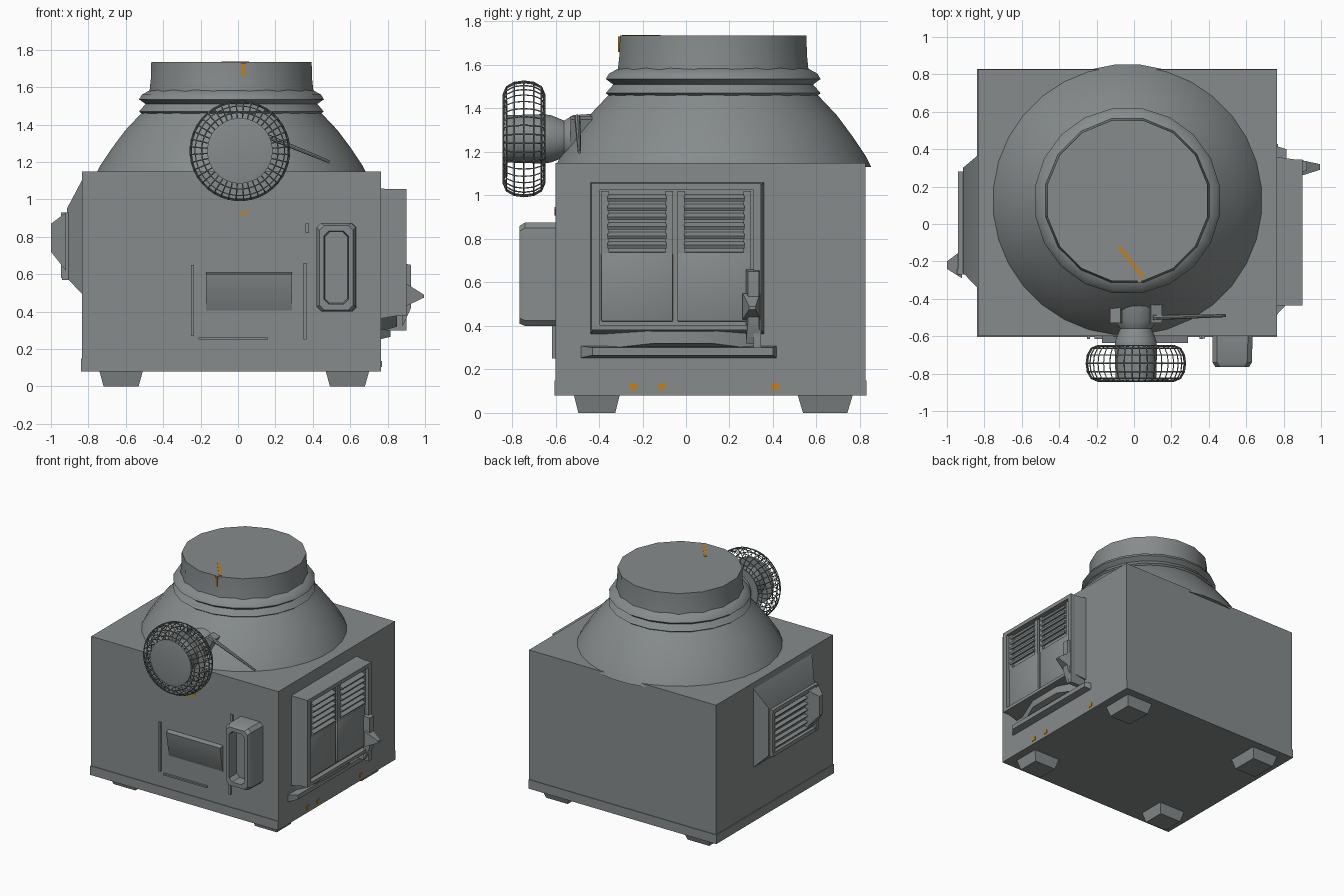
import bpy, bmesh, math
from mathutils import Vector, Matrix

if "Cube" in bpy.data.objects:
    bpy.data.objects.remove(bpy.data.objects["Cube"])


def mat(name, rgb):
    m = bpy.data.materials.new(name)
    m.diffuse_color = (*rgb, 1)
    m.use_nodes = True
    m.node_tree.nodes["Principled BSDF"].inputs["Base Color"].default_value = m.diffuse_color
    return m


GREY = mat("machine grey", (0.24, 0.26, 0.26))
ORANGE = mat("orange mark", (0.50, 0.22, 0.02))


def finish(name, bm, m=GREY, smooth=True):
    bmesh.ops.recalc_face_normals(bm, faces=bm.faces)
    me = bpy.data.meshes.new(name)
    bm.to_mesh(me)
    bm.free()
    me.materials.append(m)
    ob = bpy.data.objects.new(name, me)
    bpy.context.collection.objects.link(ob)
    if smooth:
        bpy.ops.object.select_all(action='DESELECT')
        ob.select_set(True)
        bpy.context.view_layer.objects.active = ob
        bpy.ops.object.shade_smooth_by_angle(angle=math.radians(35))
    return ob


def box(name, lo, hi, m=GREY, rot=None, bevel=0):
    lo, hi = Vector(lo), Vector(hi)
    bm = bmesh.new()
    bmesh.ops.create_cube(bm, size=1)
    mtx = Matrix.Translation((lo + hi) / 2)
    if rot:
        mtx = mtx @ Matrix.Rotation(rot[0], 4, rot[1])
    bmesh.ops.transform(bm, matrix=mtx @ Matrix.Diagonal((*(hi - lo), 1)), verts=bm.verts)
    if bevel:
        bmesh.ops.bevel(bm, geom=bm.edges[:], offset=bevel, segments=2, affect='EDGES', profile=0.5)
    return finish(name, bm, m)


def loft(name, rings, m=GREY, cap=True):
    """Skin a list of closed rings of equal length."""
    bm = bmesh.new()
    vs = [[bm.verts.new(p) for p in r] for r in rings]
    n = len(vs[0])
    for a, b in zip(vs, vs[1:]):
        for i in range(n):
            bm.faces.new((a[i], a[(i + 1) % n], b[(i + 1) % n], b[i]))
    if cap:
        bm.faces.new(vs[0])
        bm.faces.new(vs[-1])
    return finish(name, bm, m)


def ring(c, r, t, n, axis='Z'):
    pts = []
    for i in range(n):
        a = 2 * math.pi * (i + 0.5) / n
        u, v = r * math.cos(a), r * math.sin(a)
        pts.append((c[0] + u, c[1] + v, t) if axis == 'Z' else (c[0] + u, t, c[1] + v))
    return pts


def lathe(name, c, prof, n, axis='Z', m=GREY, cap=True):
    return loft(name, [ring(c, r, t, n, axis) for r, t in prof], m, cap)


def rect_x(x, y0, y1, z0, z1):
    return [(x, y0, z0), (x, y1, z0), (x, y1, z1), (x, y0, z1)]


# main cabinet and base skirt
box("cabinet", (-0.835, -0.60, 0.14), (0.765, 0.825, 1.15))
box("base_skirt", (-0.84, -0.605, 0.08), (0.765, 0.83, 0.15))

# four tapered feet
for sx, x in (("left", -0.625), ("right", 0.585)):
    for sy, y, d in (("front", -0.41, 0.10), ("back", 0.64, 0.12)):
        sq = lambda k, z: [(x + a * 0.11 * k, y + b * d * k, z)
                           for a, b in ((-1, -1), (1, -1), (1, 1), (-1, 1))]
        loft(f"{sy}_{sx}_foot", [sq(0.85, 0), sq(1.1, 0.1)])

# domed shoulder, collar and neck
C = (-0.035, 0.125)
lathe("shoulder", C, [(0.73, 1.13), (0.705, 1.18), (0.645, 1.27), (0.57, 1.37), (0.475, 1.47)], 32)
lathe("collar", C, [(0.46, 1.44), (0.50, 1.47), (0.465, 1.51), (0.50, 1.535), (0.485, 1.56), (0.43, 1.59)], 20)
lathe("neck", C, [(0.45, 1.55), (0.44, 1.64), (0.437, 1.735)], 16)

# bulged left side with a louvred vent
loft("left_bulge", [rect_x(-0.82, -0.36, 0.38, 0.48, 1.13), rect_x(-0.915, -0.26, 0.30, 0.58, 0.95)])
F = -0.915
for nm, lo, hi in (("front", (-0.945, -0.27, 0.58), (-0.85, -0.24, 0.93)),
                   ("back", (-0.935, 0.25, 0.58), (-0.85, 0.28, 0.93)),
                   ("top", (-0.94, -0.27, 0.90), (-0.85, 0.28, 0.93)),
                   ("bottom", (-0.94, -0.27, 0.57), (-0.85, 0.28, 0.60))):
    box(f"left_vent_{nm}_rail", lo, hi)
for i in range(6):
    z = 0.63 + i * 0.047
    box(f"left_vent_slat_{i}", (F - 0.022, -0.24, z), (F + 0.02, 0.25, z + 0.012), rot=(-0.5, 'Y'))
loft("left_vent_latch", [rect_x(-0.92, -0.29, -0.14, 0.62, 0.93), rect_x(-1.0, -0.24, -0.20, 0.72, 0.87)])

# right side louvred doors in a raised frame
loft("door_housing", [rect_x(0.75, -0.44, 0.36, 0.36, 1.06), rect_x(0.862, -0.43, 0.345, 0.38, 1.05)])
for nm, y0, y1, z0, z1 in (("front", -0.435, -0.395, 0.38, 1.055), ("back", 0.31, 0.345, 0.30, 1.055),
                           ("top", -0.435, 0.345, 1.025, 1.055), ("bottom", -0.435, 0.345, 0.38, 0.405)):
    box(f"door_frame_{nm}", (0.77, y0, z0), (0.90, y1, z1))
for nm, y0, y1 in (("front", -0.39, -0.06), ("back", -0.04, 0.30)):
    box(f"{nm}_door", (0.84, y0, 0.42), (0.88, y1, 0.74), bevel=0.006)
    for k, (a, b) in enumerate(((y0, y0 + 0.035), (y1 - 0.035, y1))):
        box(f"{nm}_door_stile_{k}", (0.84, a, 0.73), (0.88, b, 1.02))
    for i in range(6):
        z = 0.765 + i * 0.043
        box(f"{nm}_door_slat_{i}", (0.862, y0 + 0.03, z), (0.90, y1 - 0.03, z + 0.016), rot=(0.5, 'Y'))
loft("door_latch", [rect_x(0.88, 0.275, 0.34, 0.32, 0.66), rect_x(0.925, 0.285, 0.335, 0.42, 0.65)])
loft("latch_tip", [rect_x(0.90, 0.26, 0.34, 0.43, 0.55), rect_x(0.995, 0.29, 0.32, 0.475, 0.49)])
# sill under the doors
loft("door_sill", [rect_x(0.75, -0.50, 0.42, 0.25, 0.31), rect_x(0.815, -0.43, 0.40, 0.265, 0.30)])
loft("sill_step", [rect_x(0.75, -0.42, 0.35, 0.29, 0.385), rect_x(0.85, -0.15, 0.12, 0.32, 0.375)])

# front tall handle: block with a recessed face
def rect_y(y, x0, x1, z0, z1):
    c = 0.025
    return [(x0 + c, y, z0), (x1 - c, y, z0), (x1, y, z0 + c), (x1, y, z1 - c),
            (x1 - c, y, z1), (x0 + c, y, z1), (x0, y, z1 - c), (x0, y, z0 + c)]


loft("front_handle", [rect_y(-0.58, 0.42, 0.635, 0.40, 0.875), rect_y(-0.74, 0.42, 0.63, 0.40, 0.875),
                      rect_y(-0.765, 0.435, 0.615, 0.41, 0.86), rect_y(-0.765, 0.46, 0.59, 0.44, 0.83),
                      rect_y(-0.68, 0.465, 0.585, 0.445, 0.825)])
box("handle_hinge", (0.36, -0.612, 0.82), (0.38, -0.59, 0.87))

# front tray slot: thin frame and a tilted shelf
for nm, x0, x1, z0, z1 in (("left", -0.25, -0.235, 0.27, 0.65), ("right", 0.35, 0.365, 0.25, 0.66),
                           ("bottom", -0.21, 0.16, 0.25, 0.262)):
    box(f"tray_{nm}_rail", (x0, -0.615, z0), (x1, -0.59, z1))
bm = bmesh.new()
prof = [(-0.595, 0.61), (-0.635, 0.60), (-0.602, 0.41), (-0.595, 0.40)]
sides = [[bm.verts.new((x, y, z)) for y, z in prof] for x in (-0.17, 0.29)]
for i in range(4):
    bm.faces.new((sides[0][i], sides[0][(i + 1) % 4], sides[1][(i + 1) % 4], sides[1][i]))
for s in sides:
    bm.faces.new(s)
finish("tray_flap", bm)

# front fan: wire cage, hub and mounting stem
W = (0.01, 1.26)
cage_prof = [(0.165, -0.835), (0.205, -0.84), (0.24, -0.825), (0.26, -0.79), (0.266, -0.745),
             (0.26, -0.70), (0.24, -0.665), (0.205, -0.65), (0.165, -0.655)]
cage = lathe("fan_cage", W, cage_prof, 40, 'Y', cap=False)
wire = cage.modifiers.new("wires", 'WIREFRAME')
wire.thickness = 0.007
wire.use_boundary = True
lathe("fan_disc", W, [(0.175, -0.82), (0.175, -0.838), (0.15, -0.842)], 32, 'Y')
lathe("fan_hub", W, [(0.11, -0.83), (0.115, -0.66), (0.11, -0.62), (0.085, -0.56), (0.11, -0.52), (0.12, -0.38)], 20, 'Y')
lathe("fan_back_plate", W, [(0.17, -0.66), (0.17, -0.65)], 32, 'Y')
# bracket lugs on the stem
for k, s in enumerate((-1, 1)):
    box(f"stem_lug_{k}", (W[0] + s * 0.09 - 0.03, -0.53, 1.22), (W[0] + s * 0.09 + 0.03, -0.43, 1.36), rot=(s * 0.3, 'Y'))


# thin lever beside the fan
a, b = Vector((0.10, -0.50, 1.36)), Vector((0.49, -0.49, 1.20))
bm = bmesh.new()
bmesh.ops.create_cone(bm, cap_ends=True, segments=8, radius1=0.014, radius2=0.008, depth=(b - a).length)
bmesh.ops.transform(bm, verts=bm.verts, matrix=Matrix.Translation((a + b) / 2)
                    @ (b - a).to_track_quat('Z', 'Y').to_matrix().to_4x4())
finish("lever", bm)

# small orange marks
box("front_mark", (0.01, -0.604, 0.92), (0.06, -0.598, 0.935), ORANGE, rot=(-0.6, 'Y'))
box("top_mark", (-0.12, -0.215, 1.732), (0.09, -0.195, 1.738), ORANGE, rot=(-0.9, 'Z'))
box("neck_mark", (0.02, -0.312, 1.66), (0.04, -0.304, 1.73), ORANGE)
for k, y in enumerate((-0.24, -0.11, 0.41)):
    box(f"base_mark_{k}", (0.762, y - 0.017, 0.105), (0.769, y + 0.017, 0.135), ORANGE)
